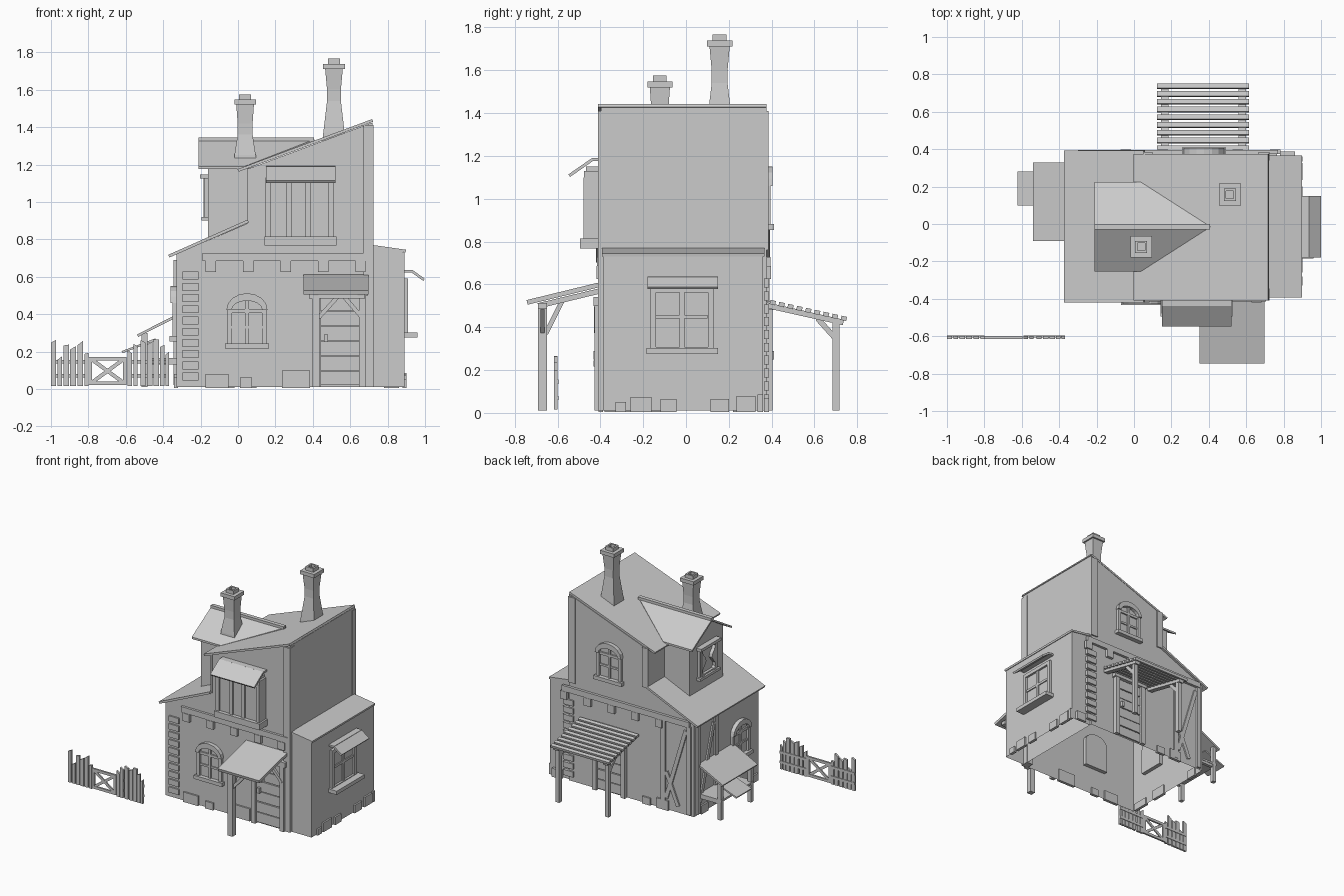
import bpy, bmesh, math, random
from mathutils import Matrix, Vector

if "Cube" in bpy.data.objects:
    bpy.data.objects.remove(bpy.data.objects["Cube"])

random.seed(4)
FRONT = Matrix.Identity(4)                       # u = x, outward = -y
SIDE = Matrix.Rotation(math.pi / 2, 4, 'Z')      # u = y, outward = +x


def wall(x, y, deg):
    return Matrix.Translation((x, y, 0)) @ Matrix.Rotation(math.radians(deg), 4, 'Z')


def finish(name, bm):
    bmesh.ops.recalc_face_normals(bm, faces=bm.faces)
    me = bpy.data.meshes.new(name)
    bm.to_mesh(me)
    bm.free()
    ob = bpy.data.objects.new(name, me)
    bpy.context.collection.objects.link(ob)
    return ob


def extrude(name, pts, d0, d1, M=FRONT, open_bottom=False):
    """Profile of (u, z) points pushed outward from depth d0 to d1."""
    bm = bmesh.new()
    a = [bm.verts.new(M @ Vector((u, -d0, z))) for u, z in pts]
    b = [bm.verts.new(M @ Vector((u, -d1, z))) for u, z in pts]
    bm.faces.new(a)
    bm.faces.new(b[::-1])
    n = len(pts)
    for i in range(1 if open_bottom else 0, n):
        j = (i + 1) % n
        bm.faces.new((a[i], a[j], b[j], b[i]))
    return finish(name, bm)


def block(name, u0, u1, z0, z1, d0, d1, M=FRONT):
    return extrude(name, [(u0, z0), (u1, z0), (u1, z1), (u0, z1)], d0, d1, M)


def bar(name, p, q, w, d0, d1, M=FRONT):
    """Straight timber of width w between two (u, z) points."""
    p, q = Vector(p), Vector(q)
    n = (q - p).normalized().orthogonal() * w / 2
    return extrude(name, [p + n, q + n, q - n, p - n], d0, d1, M)


def arc(cx, z, rx, rz, n=8):
    return [(cx + rx * math.cos(math.pi * i / n), z + rz * math.sin(math.pi * i / n)) for i in range(n + 1)]


def frame(name, u0, u1, z0, z1, w, d0, d1, M):
    block(name + "_left", u0, u0 + w, z0, z1, d0, d1, M)
    block(name + "_right", u1 - w, u1, z0, z1, d0, d1, M)
    block(name + "_top", u0 + w, u1 - w, z1 - w, z1, d0, d1, M)
    block(name + "_bottom", u0 + w, u1 - w, z0, z0 + w, d0, d1, M)


def arched_window(name, M, z):
    extrude(name + "_pane", [(-.1, z)] + [(.1, z)] + arc(0, z + .2, .1, .075), -.03, .004, M)
    for s in (-1, 1):
        block(name + "_jamb", s * .105, s * .08, z, z + .21, 0, .02, M)
    extrude(name + "_arch", arc(0, z + .2, .11, .09) + arc(0, z + .2, .082, .05)[::-1], 0, .03, M)
    block(name + "_head", -.08, .08, z + .185, z + .205, 0, .015, M)
    block(name + "_mullion", -.01, .01, z, z + .25, 0, .014, M)
    block(name + "_crossbar", -.08, .08, z + .1, z + .115, 0, .012, M)
    block(name + "_sill", -.118, .118, z - .005, z + .022, 0, .035, M)


# House shells, open underneath
extrude("main_walls", [(-.33, .01), (.72, .01), (.72, 1.425), (.05, 1.175), (.05, .885), (-.33, .72)],
        -.375, .397, open_bottom=True)
extrude("annex_walls", [(.72, .01), (.89, .01), (.89, .73), (.72, .755)], -.36, .388, open_bottom=True)
extrude("dormer_walls", [(-.215, .75), (.185, .75), (.185, 1.2), (-.015, 1.32), (-.215, 1.2)], -.16, .06, SIDE)

# Roof slabs
bar("main_roof", (0, 1.168), (.72, 1.436), .015, -.375, .41)
bar("lean_roof", (-.37, .71), (.055, .898), .016, -.392, .42)
bar("annex_roof", (.72, .762), (.897, .737), .015, -.366, .393)
for s in (-1, 1):
    bm = bmesh.new()
    top = [(-.21, -.015, 1.335), (.41, -.015, 1.335), (.035, -.015 + s * .24, 1.19), (-.21, -.015 + s * .24, 1.19)]
    f = bm.faces.new([bm.verts.new(p) for p in top])
    ext = bmesh.ops.extrude_face_region(bm, geom=[f], use_keep_orig=True)
    bmesh.ops.translate(bm, vec=(0, 0, -.015), verts=[v for v in ext["geom"] if isinstance(v, bmesh.types.BMVert)])
    finish("dormer_roof", bm)
block("dormer_ridge", -.21, .405, 1.325, 1.345, 0, .03)

# Chimneys: flared square stacks with stepped caps
def chimney(name, x, y, rows):
    bm = bmesh.new()
    rings = [[bm.verts.new((x + sx * r, y + sy * r, z)) for sx, sy in ((-1, -1), (1, -1), (1, 1), (-1, 1))]
             for z, r in rows]
    for a, b in zip(rings, rings[1:]):
        for i in range(4):
            bm.faces.new((a[i], a[(i + 1) % 4], b[(i + 1) % 4], b[i]))
    bm.faces.new(rings[0][::-1])
    bm.faces.new(rings[-1])
    finish(name, bm)


chimney("small_chimney", .038, -.122, [(1.22, .059), (1.25, .057), (1.36, .04), (1.42, .04), (1.52, .047), (1.52, .058),
        (1.548, .058), (1.548, .032), (1.575, .032), (1.575, .02), (1.555, .02)])
chimney("tall_chimney", .513, .157, [(1.31, .062), (1.37, .057), (1.54, .037), (1.6, .037), (1.71, .047), (1.71, .059),
        (1.738, .059), (1.738, .033), (1.766, .033), (1.766, .02), (1.745, .02)])

# Wall frames for applied detail
F, B = wall(0, -.397, 0), wall(0, .375, 180)
L, R = wall(-.33, 0, -90), wall(.89, 0, 90)

# Corner timbers
block("front_corner_post", .67, .724, .01, 1.41, .345, .41)
block("back_corner_post", .665, .724, .76, 1.41, -.385, -.34)
block("front_upper_post", .05, .062, .89, 1.18, 0, .006, F)
block("back_upper_post", -.1, -.05, .89, 1.19, 0, .01, B)

# Floor beams with bracket blocks
block("front_beam", -.19, .705, .685, .728, 0, .018, F)
block("back_beam", -.77, .3, .685, .728, 0, .02, B)
for i in range(5):
    x = -.145 + .2 * i
    block("front_bracket", x - .028, x + .028, .625, .685, 0, .022, F)
    block("back_bracket", -x - .128, -x - .072, .625, .685, 0, .022, B)

# Quoins
for i in range(10):
    z = .045 + .06 * i
    block("front_quoin", -.297, -.212, z, z + .042, 0, .012, F)
    block("back_quoin", -.765, -.68, z, z + .042, -.01, .012, B)

# Foundation stones
for M, stones in ((F, [(-.175, -.05, .07), (.01, .075, .05), (.235, .385, .09)]),
                  (R, [(-.33, -.28, .04), (-.26, -.16, .065), (-.12, -.045, .055), (.115, .2, .055),
                       (.235, .325, .07), (.335, .36, .075)]),
                  (B, [(-.86, -.78, .06), (-.1, -.03, .05), (.02, .12, .07)]),
                  (L, [(-.3, -.22, .06), (.05, .17, .07), (.25, .38, .05)])):
    for u0, u1, h in stones:
        block("foundation_stone", u0, u1, 0.005, h + .01, -.01, .012, M)

# Arched windows
arched_window("front_window", wall(.048, -.397, 0), .222)
arched_window("back_window", wall(.375, .375, 180), .86)
arched_window("left_window", wall(-.33, -.17, -90), .26)

# Bay window with awning
block("bay_box", .16, .5, .79, 1.15, 0, .07, F)
block("bay_sill", .143, .527, .768, .815, 0, .098, F)
block("bay_head", .148, .515, 1.1, 1.13, 0, .08, F)
for x in (.148, .26, .36, .485):
    block("bay_mullion", x, x + .028, .815, 1.1, 0, .082, F)
bar("bay_awning", (-.545, 1.108), (-.435, 1.184), .014, .15, .52, SIDE)
bar("bay_awning_top", (-.44, 1.182), (-.395, 1.184), .014, .15, .52, SIDE)

# Annex window with awning
frame("annex_window", -.168, .13, .28, .59, .028, 0, .02, R)
block("annex_pane", -.15, .11, .29, .58, -.02, .004, R)
block("annex_mullion", -.03, -.008, .3, .57, 0, .014, R)
block("annex_crossbar", -.14, .1, .44, .458, 0, .012, R)
block("annex_sill", -.185, .15, .275, .303, 0, .07, R)
bar("annex_awning", (.93, .63), (.995, .583), .014, -.15, .18)
bar("annex_awning_top", (.885, .63), (.936, .63), .014, -.15, .18)

# Dormer window with wavy shutters
D = wall(-.16, -.015, -90)
frame("dormer_window", -.105, .105, .91, 1.14, .02, 0, .02, D)
block("dormer_sill", -.12, .12, .9, .92, 0, .035, D)
block("dormer_head", -.12, .12, 1.125, 1.147, 0, .042, D)
for s in (-1, 1):
    wave = [(s * (.055 + .022 * math.sin(k * 1.1)), .92 + .205 * k / 8) for k in range(9)]
    extrude("dormer_shutter", [(s * .09, .92)] + wave + [(s * .09, 1.125)], 0, .025, D)

# Timber framing on the back and left walls
for M, u0, u1 in ((B, .06, .31), (L, -.35, -.1)):
    for u in (u0, u1 - .035):
        block("timber_stud", u, u + .035, .02, .69, 0, .014, M)
    bar("timber_brace", (u0 + .04, .1), (u1 - .045, .65), .03, 0, .011, M)
bar("timber_short_brace", (.1, .3), (.2, .06), .03, 0, .011, B)

# Doors of horizontal planks
def door(name, M, u0, u1, h):
    for s, u in ((-1, u0), (1, u1)):
        block(name + "_jamb", u - .018, u + .018, .01, h + .04, 0, .03, M)
    block(name + "_lintel", u0 - .03, u1 + .03, h, h + .04, 0, .034, M)
    for i in range(6):
        z = .02 + (h - .02) * i / 6
        block(name + "_plank", u0, u1, z, z + (h - .02) / 6 - .006, 0, .012 + .003 * (i % 2), M)
    block(name + "_handle", u0 + .035, u0 + .055, .25, .29, 0, .035, M)


door("front_door", F, .425, .665, .5)
door("back_door", B, -.49, -.25, .48)

# Front porch: sloped roof, single post, braces
bar("porch_roof", (-.397, .6), (-.742, .516), .022, .35, .698, SIDE)
block("porch_post", .395, .437, .01, .51, .65, .69)
block("porch_beam", .38, .68, .485, .512, .65, .69)
bar("porch_side_beam", (-.4, .57), (-.69, .5), .025, .4, .43, SIDE)
bar("porch_right_beam", (-.4, .57), (-.69, .5), .025, .64, .67, SIDE)
bar("porch_brace", (.43, .38), (.53, .49), .022, .66, .68)
bar("porch_side_brace", (-.655, .37), (-.58, .52), .022, .405, .425, SIDE)
bar("porch_wall_brace", (.665, .38), (.57, .49), .022, .4, .43)

# Back pergola: rails, slats, posts
for x in (.165, .58):
    bar("pergola_rail", (.375, .503), (.735, .422), .026, x - .02, x + .02, SIDE)
    block("pergola_post", x - .016, x + .016, .01, .43, -.717, -.685)
    bar("pergola_brace", (.7, .345), (.615, .44), .025, x - .012, x + .012, SIDE)
for i in range(9):
    y, z = .405 + .0415 * i, .515 - .0092 * i
    bar("pergola_slat", (y - .013, z + .003), (y + .013, z - .003), .02, .122, .614, SIDE)

# Left lean-to shelter with tilted trough lid
bar("shelter_roof", (-.33, .39), (-.537, .285), .014, -.33, .09)
bar("trough_lid", (-.44, .265), (-.62, .197), .012, -.28, -.1)
for y in (-.06, .3):
    block("shelter_post", -.515, -.485, .01, .3, -y - .015, -y + .015)
    block("shelter_rail", -.515, -.33, .13, .155, -y - .012, -y + .012)
block("shelter_shelf", -.52, -.33, .15, .165, -.315, .075)

# Fence: uneven pickets around a crossed gate
G = wall(0, -.6, 0)
for x, w, h in ((-1, .027, .255), (-.966, .026, .165), (-.933, .03, .235), (-.897, .03, .22), (-.858, .028, .245),
                (-.822, .022, .19), (-.592, .026, .2), (-.56, .024, .235), (-.522, .028, .255), (-.487, .03, .245),
                (-.452, .03, .265), (-.416, .022, .23), (-.388, .018, .19)):
    t = random.uniform(-.012, .012)
    extrude("fence_picket", [(x, .015), (x + w, .015), (x + w, h - t), (x, h + t)], 0, .016, G)
for x0, x1 in ((-1, -.8), (-.59, -.37)):
    block("fence_rail", x0, x1, .06, .08, -.004, .006, G)
    block("fence_rail", x0, x1, .135, .155, -.004, .006, G)
frame("gate", -.8, -.595, .02, .172, .02, 0, .014, G)
bar("gate_cross", (-.788, .03), (-.607, .162), .02, .002, .012, G)
bar("gate_cross", (-.788, .162), (-.607, .03), .02, .003, .013, G)
